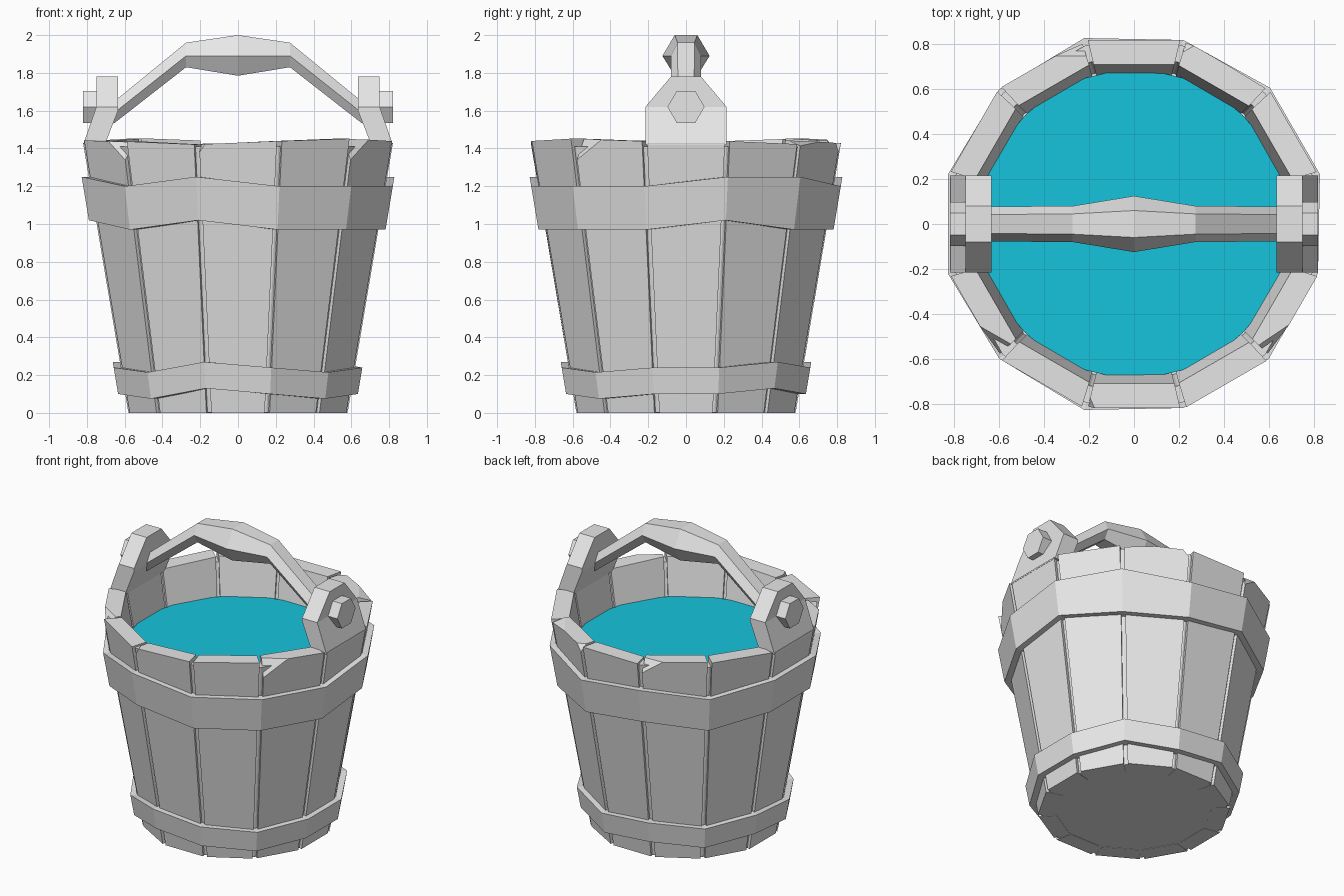
import bpy, bmesh, math, random
from mathutils import Vector, Matrix

random.seed(4)
old = bpy.data.objects.get("Cube")
if old:
    bpy.data.objects.remove(old, do_unlink=True)

SIDES = 12
STEP = math.tau / SIDES
RIM = 1.43
WALL = 0.11


def material(name, rgb):
    m = bpy.data.materials.new(name)
    m.use_nodes = True
    m.diffuse_color = (*rgb, 1)
    m.node_tree.nodes["Principled BSDF"].inputs["Base Color"].default_value = (*rgb, 1)
    return m


GREY = material("plain grey", (0.8, 0.8, 0.8))
TEAL = material("teal water", (0.008, 0.55, 0.72))


def finish(name, bm, mat=GREY):
    bmesh.ops.recalc_face_normals(bm, faces=bm.faces)
    me = bpy.data.meshes.new(name)
    bm.to_mesh(me)
    bm.free()
    me.materials.append(mat)
    ob = bpy.data.objects.new(name, me)
    bpy.context.collection.objects.link(ob)
    return ob


def loft(bm, loops, closed=False):
    """Skin a list of equal loops; cap the ends unless closed."""
    rows = [[bm.verts.new(p) for p in loop] for loop in loops]
    pairs = list(zip(rows, rows[1:]))
    if closed:
        pairs.append((rows[-1], rows[0]))
    else:
        bm.faces.new(rows[0])
        bm.faces.new(rows[-1])
    for a, b in pairs:
        for i in range(len(a)):
            j = (i + 1) % len(a)
            bm.faces.new((a[i], a[j], b[j], b[i]))


def cut(bm, point, normal):
    """Slice away everything on the normal's side and close the hole."""
    geom = bm.verts[:] + bm.edges[:] + bm.faces[:]
    res = bmesh.ops.bisect_plane(bm, geom=geom, plane_co=point, plane_no=normal,
                                 clear_outer=True)
    edges = [e for e in res["geom_cut"] if isinstance(e, bmesh.types.BMEdge)]
    bmesh.ops.contextual_create(bm, geom=edges)


def outer(z):
    """Distance from the axis to the flat outside of a stave."""
    return 0.58 + 0.168 * z


def corner(i, apothem, z):
    a = (i + 0.5) * STEP
    r = apothem / math.cos(STEP / 2)
    return (r * math.cos(a), r * math.sin(a), z)


# Staves: (index, chipped side, drop, width, depth)
chips = [(7, 1, 0.12, 0.15, 0.09), (11, -1, 0.15, 0.17, 0.08),
         (4, -1, 0.1, 0.13, 0.08), (9, -1, 0.05, 0.03, 0.07),
         (2, 1, 0.05, 0.04, 0.07), (2, -1, 0.03, 0.25, 0.09)]
for k in range(SIDES):
    lift = 0 if k % 6 == 0 else random.uniform(-0.005, 0.02)
    tilt = 0 if k % 6 == 0 else random.uniform(-0.01, 0.01)

    def section(z, dz=0):
        r = outer(z)
        wo = r * math.tan(STEP / 2) - 0.014
        wi = (r - WALL) * math.tan(STEP / 2) - 0.01
        return [(r, -wo, z - dz), (r, wo, z + dz),
                (r - WALL, wi, z + dz), (r - WALL, -wi, z - dz)]

    bm = bmesh.new()
    top = RIM + lift
    loft(bm, [section(0), section(top, tilt)])
    for idx, side, drop, width, depth in chips:
        if idx == k:
            r = outer(top)
            w = side * (r * math.tan(STEP / 2) - 0.014)
            z = top + side * tilt
            p = Vector((r, w, z - drop))
            q = Vector((r, w - side * width, z))
            s = Vector((r - depth, w, z))
            n = (q - p).cross(s - p).normalized()
            if n.dot(Vector((r, w, z)) - p) < 0:
                n = -n
            cut(bm, p, n)
    bm.transform(Matrix.Rotation(k * STEP, 4, "Z"))
    finish(f"stave_{k + 1}", bm)

# Inner shell seen in the gaps between staves, with the floor
bm = bmesh.new()
shell = [(outer(0) - 0.02, 0.002), (outer(1.41) - 0.02, 1.41),
         (outer(1.41) - WALL + 0.015, 1.41), (outer(1.1) - WALL + 0.015, 1.1)]
loft(bm, [[corner(i, r, z) for i in range(SIDES)] for r, z in shell])
finish("shell", bm)

# Water surface
bm = bmesh.new()
bmesh.ops.create_circle(bm, cap_ends=True, segments=40, radius=0.685,
                        matrix=Matrix.Translation((0, 0, 1.2)))
finish("water", bm, TEAL)


# Hoops with uneven edges
def hoop(name, tops, bottoms):
    bm = bmesh.new()
    loops = []
    for i in range(SIDES):
        t, b = tops[i], bottoms[i]
        loops.append([corner(i, outer(z) + off, z)
                      for z, off in ((b, -0.03), (b, 0.038), (t, 0.038), (t, -0.03))])
    loft(bm, loops, closed=True)
    finish(name, bm)


high = "HHLHLHHLHLLL"
hoop("upper_hoop", [1.25 if c == "H" else 1.2 for c in high],
     [1.02 if c == "H" and i != 1 else 0.97 for i, c in enumerate(high)])
low = "MHMHMHMLHMLM"
level = {"H": 0.27, "M": 0.24, "L": 0.215}
hoop("lower_hoop", [level[c] for c in low], [level[c] - 0.14 for c in low])

# Ears that hold the handle, and their bolts
ear = [(0.82, 1.42), (0.75, 1.62), (0.75, 1.78), (0.635, 1.78), (0.635, 1.6), (0.705, 1.42)]
for side, word in ((1, "left"), (-1, "right")):
    bm = bmesh.new()
    loft(bm, [[(side * x, y, z) for x, z in ear] for y in (-0.215, 0.215)])
    for s in (1, -1):
        cut(bm, Vector((0, s * 0.215, 1.62)), Vector((0, s * 0.16, 0.135)).normalized())
    finish(f"{word}_ear", bm)

    bm = bmesh.new()
    bmesh.ops.create_cone(bm, cap_ends=True, segments=6, radius1=0.098, radius2=0.098,
                          depth=0.12, matrix=Matrix.Translation((side * 0.76, 0, 1.62))
                          @ Matrix.Rotation(math.pi / 2, 4, "Y"))
    finish(f"{word}_bolt", bm)

# Handle: x, top, middle and bottom heights, half widths
half = [(0.66, 1.645, 1.585, 1.53, 0.042, 0.078),
        (0.275, 1.96, 1.89, 1.83, 0.045, 0.08)]
stations = ([(-h[0], *h[1:]) for h in half]
            + [(0, 2.0, 1.89, 1.785, 0.06, 0.125)] + half[::-1])
bm = bmesh.new()
loft(bm, [[(x, -n, t), (x, n, t), (x, w, m), (x, n, b), (x, -n, b), (x, -w, m)]
          for x, t, m, b, n, w in stations])
finish("handle", bm)
